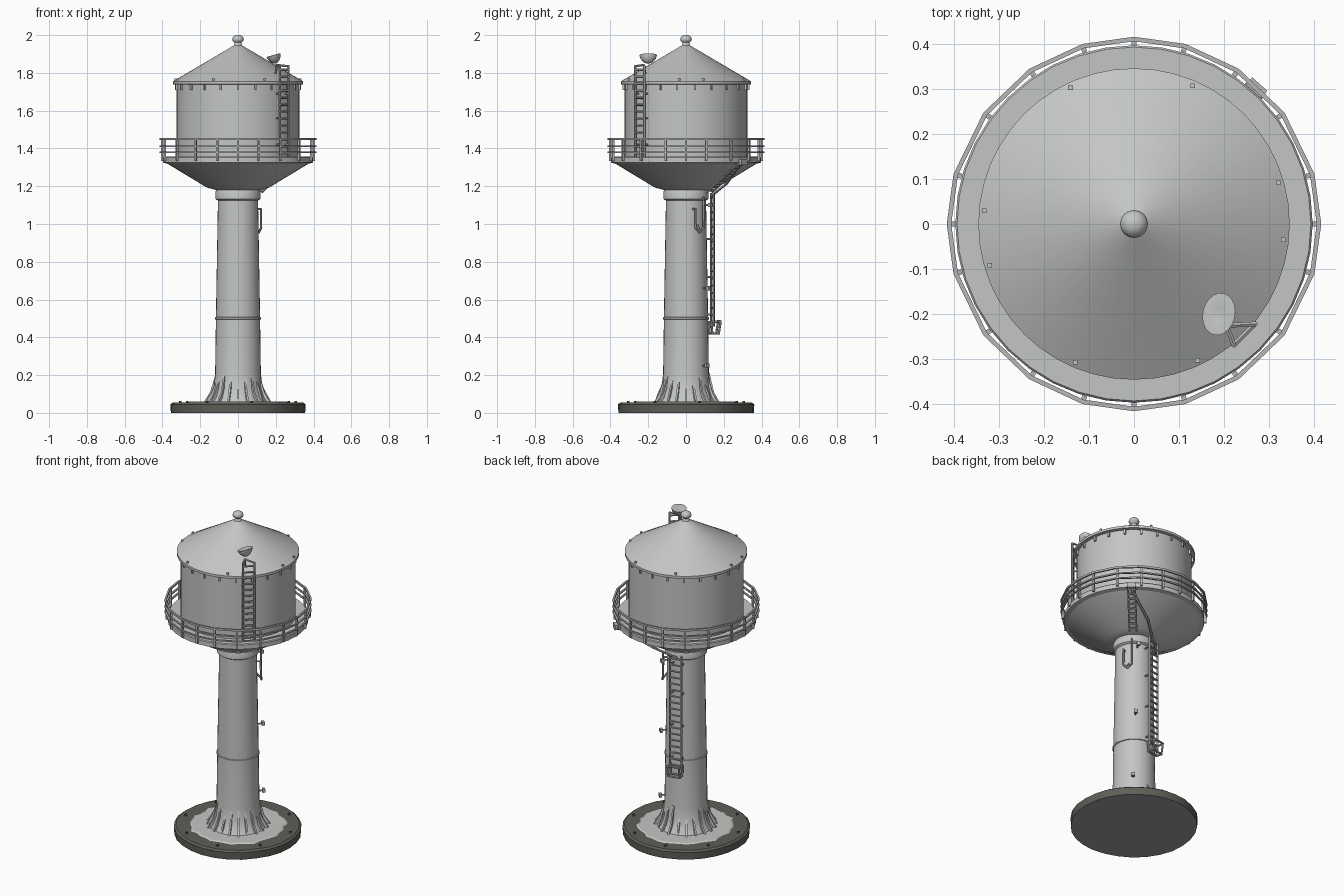
import bpy, bmesh, math, random
from mathutils import Vector, Matrix

random.seed(4)
cube = bpy.data.objects.get("Cube")
if cube:
    bpy.data.objects.remove(cube, do_unlink=True)


def material(name, r, g, b):
    m = bpy.data.materials.new(name)
    m.use_nodes = True
    m.diffuse_color = (r, g, b, 1)
    m.node_tree.nodes["Principled BSDF"].inputs["Base Color"].default_value = (r, g, b, 1)
    return m


PAINT = material("light grey paint", 0.55, 0.565, 0.555)
STONE = material("dark stone", 0.115, 0.115, 0.1)
UNDERSIDE = material("mid grey underside", 0.33, 0.34, 0.335)
STEEL = material("rail steel", 0.46, 0.47, 0.465)


def finish(name, bm, mat, smooth=None):
    bmesh.ops.recalc_face_normals(bm, faces=bm.faces)
    mesh = bpy.data.meshes.new(name)
    bm.to_mesh(mesh)
    bm.free()
    ob = bpy.data.objects.new(name, mesh)
    bpy.context.collection.objects.link(ob)
    mesh.materials.append(mat)
    if smooth:
        bpy.ops.object.select_all(action='DESELECT')
        ob.select_set(True)
        bpy.context.view_layer.objects.active = ob
        bpy.ops.object.shade_smooth_by_angle(angle=math.radians(smooth))
    return ob


def polar(r, a, z=0.0):
    return Vector((r * math.cos(a), r * math.sin(a), z))


def ring(count, offset=0.0):
    return [math.tau * (i + offset) / count for i in range(count)]


def lathe(name, profile, angles, mat, closed=False, smooth=30, wobble=0.0):
    """Revolve (radius, height) points; an open profile gets end caps."""
    bm = bmesh.new()
    spokes = [(a, 1 + random.uniform(-wobble, wobble)) for a in angles]
    rings = [[bm.verts.new(polar(r * k, a, z)) for a, k in spokes] for r, z in profile]
    pairs = list(zip(rings, rings[1:]))
    if closed:
        pairs.append((rings[-1], rings[0]))
    else:
        bm.faces.new(rings[0])
        bm.faces.new(rings[-1])
    for low, high in pairs:
        for i in range(len(low)):
            j = (i + 1) % len(low)
            bm.faces.new((low[i], low[j], high[j], high[i]))
    return finish(name, bm, mat, smooth)


def bars(name, paths, radius, mat=STEEL, sides=6):
    """Round bars along each path of points."""
    bm = bmesh.new()
    for path in paths:
        for a, b in zip(path, path[1:]):
            a, b = Vector(a), Vector(b)
            turn = (b - a).to_track_quat('Z', 'Y').to_matrix().to_4x4()
            bmesh.ops.create_cone(bm, cap_ends=True, segments=sides, radius1=radius,
                                  radius2=radius, depth=(b - a).length + radius,
                                  matrix=Matrix.Translation((a + b) / 2) @ turn)
    return finish(name, bm, mat, 50)


def blocks(name, items, mat):
    """Boxes of (centre, size, turn about z)."""
    bm = bmesh.new()
    for centre, size, turn in items:
        bmesh.ops.create_cube(bm, size=1, matrix=Matrix.Translation(centre)
                              @ Matrix.Rotation(turn, 4, 'Z') @ Matrix.Diagonal((*size, 1)))
    return finish(name, bm, mat)


def ladder(name, low, high, side, rungs, radius=0.006):
    """Two rails, offset by side from the centre line, with rungs."""
    low, high, side = Vector(low), Vector(high), Vector(side)
    paths = [(low + side, high + side), (low - side, high - side)]
    for i in range(rungs):
        p = low.lerp(high, (i + 0.5) / rungs)
        paths.append((p + side, p - side))
    return bars(name, paths, radius)


# Foundation with a paler underside, and ragged concrete pad
base = lathe("foundation", [(0.357, 0), (0.36, 0.045), (0.348, 0.054)], ring(28), STONE,
             wobble=0.008)
base.data.materials.append(UNDERSIDE)
for face in base.data.polygons:
    face.material_index = 1 if face.normal.z < -0.9 else 0
lathe("concrete_pad", [(0.275, 0.05), (0.26, 0.059)], ring(40), PAINT, wobble=0.05)
blocks("foundation_bolts", [(polar(0.315, a, 0.057), (0.011, 0.011, 0.014), a)
                            for a in ring(8, 0.3)], STONE)

# Column with flared foot, seam band and collar
lathe("column", [(0.165, 0.055), (0.145, 0.085), (0.13, 0.13), (0.121, 0.21), (0.117, 0.5),
                 (0.106, 1.14)], ring(32), PAINT)
lathe("seam_band", [(0.115, 0.493), (0.121, 0.496), (0.121, 0.506), (0.115, 0.509)],
      ring(32), PAINT)
lathe("collar", [(0.108, 1.125), (0.119, 1.132), (0.119, 1.172), (0.112, 1.185)],
      ring(32), PAINT)

# Foot fins
bm = bmesh.new()
for a in ring(20):
    t = polar(0.005, a + math.pi / 2)
    reach = random.uniform(0.165, 0.185)
    top = random.uniform(0.15, 0.22)
    outline = [polar(0.11, a, 0.055), polar(reach, a, 0.055), polar(0.148, a, 0.11),
               polar(0.124, a, top), polar(0.11, a, top)]
    left = [bm.verts.new(p + t) for p in outline]
    right = [bm.verts.new(p - t) for p in outline]
    bm.faces.new(left)
    bm.faces.new(right)
    for i in range(5):
        j = (i + 1) % 5
        bm.faces.new((left[i], left[j], right[j], right[i]))
finish("foot_fins", bm, PAINT)

# Bowl, walkway, tank and roof
lathe("bowl", [(0.11, 1.178), (0.165, 1.193), (0.375, 1.32), (0.375, 1.335)], ring(40), PAINT)
lathe("walkway", [(0.37, 1.318), (0.396, 1.325), (0.396, 1.352), (0.392, 1.357)],
      ring(40), PAINT)
lathe("tank", [(0.325, 1.35), (0.325, 1.745)], ring(48), PAINT)
lathe("roof", [(0.32, 1.738), (0.345, 1.74), (0.345, 1.755), (0.022, 1.945), (0.014, 1.965)],
      ring(48), PAINT, smooth=25)
lathe("finial", [(0.012, 1.945), (0.014, 1.958), (0.028, 1.968), (0.031, 1.978),
                 (0.026, 1.991), (0.012, 2.0)], ring(16), PAINT, smooth=60)
blocks("eave_brackets", [(polar(0.327, a, 1.725), (0.016, 0.01, 0.03), a)
                         for a in ring(22, 0.5)], PAINT)
blocks("roof_bolts", [(polar(0.333, math.radians(d), 1.764), (0.01, 0.01, 0.014), 0)
                      for d in (16, 67, 115, 175, 196, 247, 295, 354)], PAINT)

# Walkway railing, with posts slightly uneven in spacing
POSTS = [math.radians(quarter + d) for quarter, turn in ((0, 1), (90, -1), (180, 1), (270, -1))
         for d in ((0, 15.5, 36.5, 56, 74) if turn > 0 else (0, 16, 34, 53.5, 74.5))]
for label, z, h in (("top", 1.45, 0.006), ("upper_middle", 1.412, 0.004),
                    ("lower_middle", 1.38, 0.004)):
    lathe(label + "_rail", [(0.405, z - h), (0.415, z - h), (0.415, z + h), (0.405, z + h)],
          POSTS, STEEL, closed=True)
blocks("railing_posts", [(polar(0.402, a, 1.392), (0.012, 0.011, 0.118), a)
                         for a in POSTS], STEEL)

# Tank ladder with its head brace
A = -math.pi / 4
side = polar(0.033, A + math.pi / 2)
ladder("tank_ladder", polar(0.346, A, 1.355), polar(0.346, A, 1.835), side, 13)
peak = Vector((0.205, -0.225, 1.842))
bars("ladder_head", [(polar(0.346, A, 1.835) + side, peak),
                     (polar(0.346, A, 1.835) - side, peak),
                     (peak, (0.2, -0.215, 1.80))], 0.006)
bars("tank_ladder_stays", [(polar(0.32, A, z) + s, polar(0.346, A, z) + s)
                           for z in (1.42, 1.56, 1.69) for s in (side, -side)], 0.005)

# Dish antenna, slightly oval
dish = lathe("dish", [(0.006, -0.045), (0.024, -0.036), (0.038, -0.018), (0.044, 0),
                      (0.04, 0.001), (0.012, -0.006)], ring(20), PAINT, smooth=40)
dish.location = (0.188, -0.2, 1.893)
dish.rotation_euler = (0.05, -0.28, -0.25)
dish.scale = (0.85, 1.08, 1)

# Column ladder with stays and a bottom landing hoop
B = math.radians(101)
side = polar(0.036, B + math.pi / 2)
ladder("column_ladder", polar(0.142, B, 0.46), polar(0.142, B, 1.16), side, 18)
bars("column_ladder_stays", [(polar(0.1, B, z) + s * 0.8, polar(0.142, B, z) + s)
                             for z in (0.52, 0.72, 0.92, 1.1) for s in (side, -side)], 0.005)
bars("ladder_landing", [(polar(0.13, B, 0.48) + s, polar(0.18, B, 0.485) + s,
                         polar(0.17, B, 0.42) + s, polar(0.135, B, 0.42) + s,
                         polar(0.13, B, 0.48) + s) for s in (side, -side)]
     + [(polar(r, B, z) + side, polar(r, B, z) - side)
        for r, z in ((0.18, 0.485), (0.17, 0.42), (0.135, 0.42))], 0.006)

# Ladder along the bowl, with a hand pole to the column ladder
C = math.radians(48)
ladder("bowl_ladder", polar(0.17, C, 1.17), polar(0.4, C, 1.325),
       polar(0.02, C + math.pi / 2), 9)
bars("hand_pole", [(polar(0.14, B, 1.15), polar(0.23, math.radians(70), 1.215),
                    polar(0.385, C, 1.315))], 0.007)
blocks("walkway_hatch", [(polar(0.405, C, 1.328), (0.024, 0.045, 0.03), C)], STEEL)

# Hanging grab frame below the collar
D = math.radians(34)
side = polar(0.026, D + math.pi / 2)
bars("grab_frame", [(polar(0.128, D, 1.14) + side, polar(0.13, D, 0.98) + side,
                     polar(0.132, D, 0.955), polar(0.13, D, 0.98) - side,
                     polar(0.128, D, 1.08) - side, polar(0.1, D, 1.08) - side),
                    (polar(0.1, D, 1.0), polar(0.132, D, 0.96))], 0.006)

# Small lamps on arms
for i, z in enumerate((0.25, 0.66, 1.1)):
    a = math.radians(48 + 6 * i)
    bars("lamp_arm_%d" % i, [(polar(0.1, a, z), polar(0.145, a, z))], 0.005)
    blocks("lamp_%d" % i, [(polar(0.148, a, z), (0.016, 0.022, 0.022), a)], STEEL)
